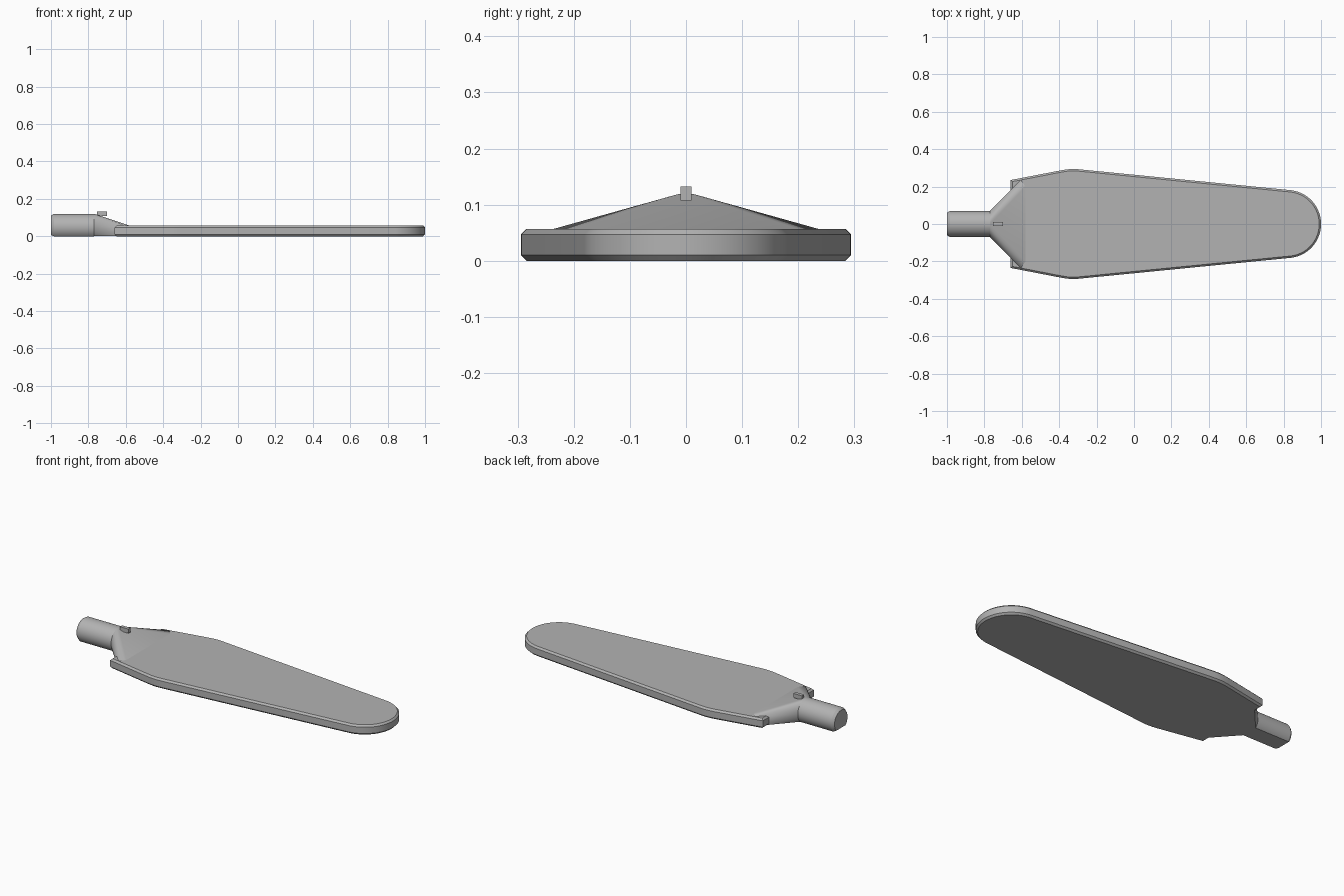
import bpy
import bmesh
from math import sin, cos, radians

cube = bpy.data.objects.get("Cube")
if cube:
    bpy.data.objects.remove(cube)

grey = bpy.data.materials.new("plain_grey")
grey.use_nodes = True
colour = (0.45, 0.45, 0.45, 1)
grey.diffuse_color = colour
grey.node_tree.nodes["Principled BSDF"].inputs["Base Color"].default_value = colour


def finish(name, bm, smooth=True):
    bmesh.ops.recalc_face_normals(bm, faces=bm.faces)
    mesh = bpy.data.meshes.new(name)
    bm.to_mesh(mesh)
    bm.free()
    mesh.materials.append(grey)
    obj = bpy.data.objects.new(name, mesh)
    bpy.context.collection.objects.link(obj)
    if smooth:
        bpy.ops.object.select_all(action='DESELECT')
        obj.select_set(True)
        bpy.context.view_layer.objects.active = obj
        bpy.ops.object.shade_smooth_by_angle(angle=radians(25))
    return obj


def shaft_section(radius, steps=48):
    """Circle cut flat where it would pass below the ground, as (y, z) points."""
    middle = 0.05
    low = -radians(45.6)
    high = radians(180 + 45.6)
    angles = [low + (high - low) * i / steps for i in range(steps + 1)]
    return [(radius * cos(a), max(0, middle + radius * sin(a))) for a in angles]


# Blade: tapered outline with a round tip and chamfered rims
TOP = 0.057
half = [(-0.66, 0.235), (-0.39, 0.287), (-0.36, 0.292), (-0.33, 0.294), (-0.30, 0.293)]
tip_x, tip_r = 0.818, 0.182
half += [(tip_x + tip_r * cos(radians(a)), tip_r * sin(radians(a))) for a in range(84, 0, -4)]
outline = half + [(1.0, 0)] + [(x, -y) for x, y in reversed(half)]
bm = bmesh.new()
base = bm.faces.new([bm.verts.new((x, y, 0)) for x, y in outline])
extruded = bmesh.ops.extrude_face_region(bm, geom=[base], use_keep_orig=True)
bmesh.ops.translate(bm, vec=(0, 0, TOP),
                    verts=[v for v in extruded["geom"] if isinstance(v, bmesh.types.BMVert)])
bmesh.ops.recalc_face_normals(bm, faces=bm.faces)
rims = [e for e in bm.edges if abs(e.verts[0].co.z - e.verts[1].co.z) < 0.001]
bmesh.ops.bevel(bm, geom=rims, offset=0.01, segments=1, affect='EDGES')
finish("blade", bm)

# Shaft: round bar with a flat underside and a chamfered end
bm = bmesh.new()
rings = []
for x, radius in ((-1.0, 0.06), (-0.985, 0.07), (-0.77, 0.07)):
    rings.append([bm.verts.new((x, y, z)) for y, z in shaft_section(radius)])
for a, b in zip(rings, rings[1:]):
    for i in range(len(a)):
        j = (i + 1) % len(a)
        bm.faces.new((a[i], a[j], b[j], b[i]))
bm.faces.new(rings[0])
bm.faces.new(rings[-1])
finish("shaft", bm)

# Neck: flares from the shaft section out to the flat blade
bm = bmesh.new()
for y, z in shaft_section(0.07):
    bm.verts.new((-0.77, y, z))
for side in (-1, 1):
    for z in (0.001, TOP):
        bm.verts.new((-0.605, side * 0.235, z))
        bm.verts.new((-0.58, side * 0.2, z))
hull = bmesh.ops.convex_hull(bm, input=bm.verts)
bmesh.ops.delete(bm, geom=list({v for v in hull["geom_interior"] + hull["geom_unused"]
                                if isinstance(v, bmesh.types.BMVert)}), context='VERTS')
finish("neck", bm)

# Index peg: small block on top of the neck
bm = bmesh.new()
bmesh.ops.create_cube(bm, size=1)
for v in bm.verts:
    v.co = (-0.7275 + v.co.x * 0.055, v.co.y * 0.02, 0.1195 + v.co.z * 0.025)
finish("index_peg", bm, smooth=False)
